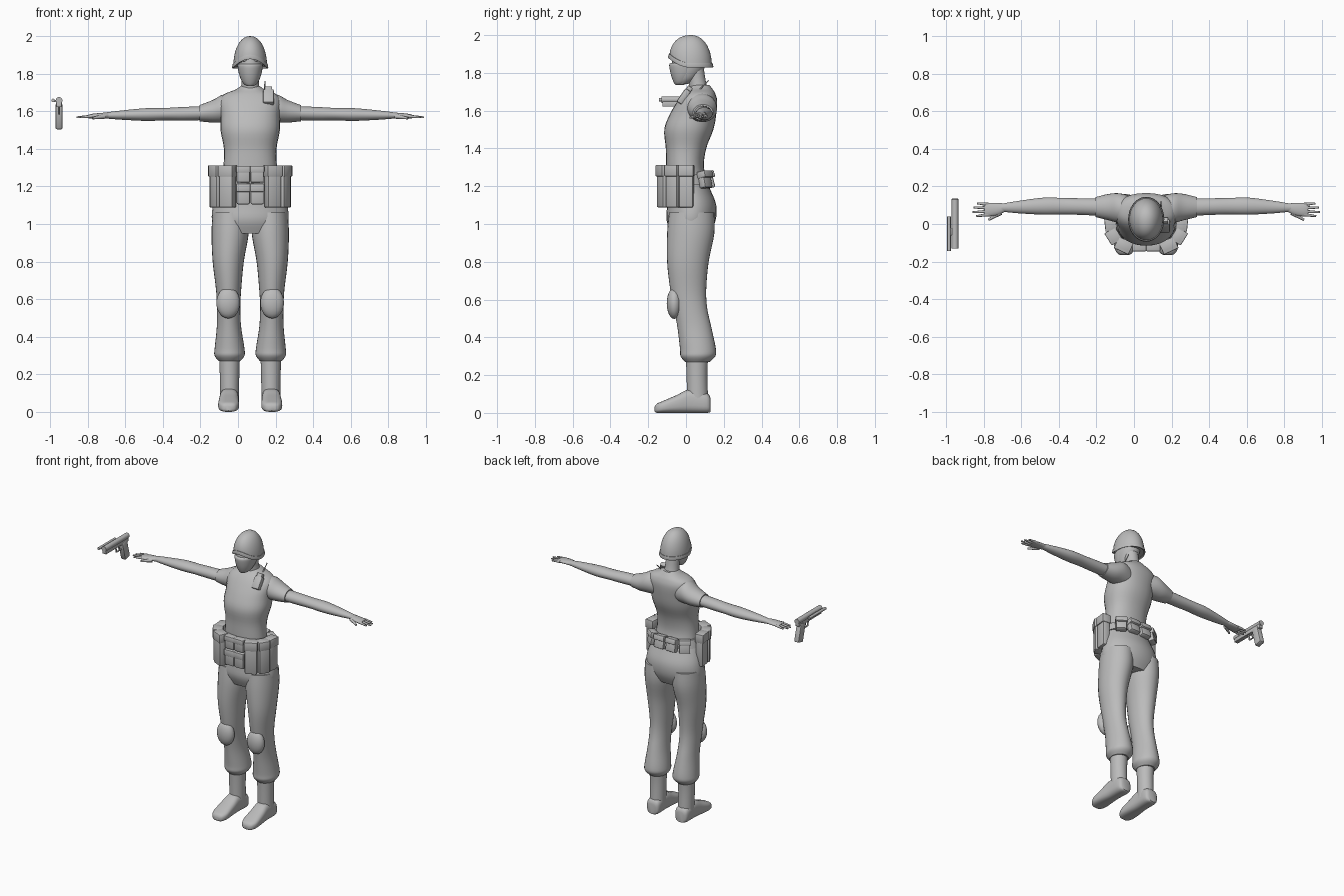
import bpy
import bmesh
from math import sin, cos, pi, radians
from mathutils import Vector, Euler

CENTRE = .065  # the figure stands beside the pistol, so it sits off the origin

default_cube = bpy.data.objects.get("Cube")
if default_cube:
    bpy.data.objects.remove(default_cube)

grey = bpy.data.materials.new("plain_grey")
grey.use_nodes = True
grey.diffuse_color = (.5, .5, .5, 1)
grey.node_tree.nodes["Principled BSDF"].inputs["Base Color"].default_value = grey.diffuse_color


def finish(name, bm, mirrored=False, offset=CENTRE, angle=40):
    """Turn a bmesh into a named, smooth-shaded object."""
    bmesh.ops.recalc_face_normals(bm, faces=bm.faces)
    mesh = bpy.data.meshes.new(name)
    bm.to_mesh(mesh)
    bm.free()
    mesh.materials.append(grey)
    obj = bpy.data.objects.new(name, mesh)
    obj.location.x = offset
    bpy.context.collection.objects.link(obj)
    if mirrored:
        obj.modifiers.new("Mirror", 'MIRROR').use_mirror_merge = False
    bpy.ops.object.select_all(action='DESELECT')
    obj.select_set(True)
    bpy.context.view_layer.objects.active = obj
    bpy.ops.object.shade_smooth_by_angle(angle=radians(angle))
    return obj


def smooth_path(rows, steps):
    """Catmull-Rom interpolation through rows of numbers."""
    rows = [Vector(row) for row in rows]
    padded = [rows[0]] + rows + [rows[-1]]
    result = []
    for a, b, c, d in zip(padded, padded[1:], padded[2:], padded[3:]):
        for i in range(steps):
            t = i / steps
            result.append(b + (c - a) * (t / 2)
                          + (a * 2 - b * 5 + c * 4 - d) * (t * t / 2)
                          + (b * 3 - a - c * 3 + d) * (t ** 3 / 2))
    return result + [rows[-1]]


def add_rings(bm, rings, capped=True):
    """Bridge successive rings of points with quads."""
    loops = [[bm.verts.new(point) for point in ring] for ring in rings]
    for low, high in zip(loops, loops[1:]):
        for i in range(len(low)):
            bm.faces.new((low[i - 1], low[i], high[i], high[i - 1]))
    if capped:
        bm.faces.new(loops[0])
        bm.faces.new(loops[-1])


def loft(name, axis, rows, mirrored=False, power=1, sides=28, steps=4):
    """Skin ellipses along an axis; a row is (along, centre, centre, radius, radius)."""
    def place(along, u, v):
        return {'x': (along, u, v), 'y': (u, along, v), 'z': (u, v, along)}[axis]

    def soft(value):
        return abs(value) ** power * (1 if value > 0 else -1)

    rings = []
    for along, cu, cv, ru, rv in smooth_path(rows, steps):
        turns = [2 * pi * i / sides for i in range(sides)]
        rings.append([place(along, cu + ru * soft(cos(a)), cv + rv * soft(sin(a))) for a in turns])
    bm = bmesh.new()
    add_rings(bm, rings)
    return finish(name, bm, mirrored)


def add_rod(bm, start, end, radius, tip, sides=10):
    start, end = Vector(start), Vector(end)
    turn = (end - start).to_track_quat('Z', 'Y')
    circle = [turn @ Vector((cos(2 * pi * i / sides), sin(2 * pi * i / sides), 0)) for i in range(sides)]
    add_rings(bm, [[start + p * radius for p in circle], [end + p * tip for p in circle]])


def add_block(bm, centre, size, tilt=(0, 0, 0), bevel=.008):
    """Bevelled box turned by tilt, in degrees."""
    part = bmesh.new()
    bmesh.ops.create_cube(part, size=1)
    bmesh.ops.scale(part, vec=size, verts=part.verts)
    bmesh.ops.bevel(part, geom=part.edges[:], offset=bevel, segments=2, profile=.5, affect='EDGES')
    bmesh.ops.rotate(part, cent=(0, 0, 0), verts=part.verts,
                     matrix=Euler([radians(a) for a in tilt]).to_matrix())
    bmesh.ops.translate(part, vec=centre, verts=part.verts)
    temporary = bpy.data.meshes.new("temporary")
    part.to_mesh(temporary)
    part.free()
    bm.from_mesh(temporary)
    bpy.data.meshes.remove(temporary)


def ellipsoid(name, centre, radii):
    bm = bmesh.new()
    bmesh.ops.create_uvsphere(bm, u_segments=20, v_segments=12, radius=1)
    bmesh.ops.scale(bm, vec=radii, verts=bm.verts)
    bmesh.ops.translate(bm, vec=centre, verts=bm.verts)
    return finish(name, bm, mirrored=True)


def pouch(name, x, y, z, width, depth, height, turn, lean=0):
    """Mirrored belt pouch with a closing flap."""
    bm = bmesh.new()
    add_block(bm, (x, y, z), (width, depth, height), (lean, 0, turn))
    flap = min(.06, height * .4)
    add_block(bm, (x, y, z + (height - flap) / 2), (width + .006, depth + .012, flap), (lean, 0, turn), .005)
    finish(name, bm, mirrored=True)


# Torso and neck
loft("torso", 'z', [
    (1.2, 0, .01, .155, .11), (1.3, 0, -.005, .143, .1), (1.4, 0, 0, .14, .107),
    (1.5, 0, .015, .158, .13), (1.58, 0, .037, .158, .123), (1.65, 0, .06, .165, .105),
    (1.69, 0, .07, .14, .085), (1.715, 0, .075, .08, .065), (1.735, 0, .075, .05, .05)], power=.9)
loft("neck", 'z', [(1.68, 0, .075, .06, .055), (1.75, 0, .06, .046, .046), (1.86, 0, .04, .046, .05)])

# Sleeves, arms and hands
loft("sleeve", 'x', [
    (.07, .085, 1.61, .06, .07), (.14, .085, 1.615, .078, .075),
    (.2, .09, 1.6, .07, .06), (.27, .09, 1.59, .053, .043)], mirrored=True)
loft("arm", 'x', [
    (.25, .09, 1.59, .046, .037), (.36, .093, 1.587, .044, .036), (.45, .095, 1.585, .044, .033),
    (.55, .095, 1.583, .045, .034), (.68, .09, 1.58, .033, .025), (.77, .087, 1.578, .021, .016)], mirrored=True)
loft("palm", 'x', [
    (.75, .087, 1.578, .021, .016), (.79, .08, 1.577, .032, .015), (.84, .076, 1.574, .036, .013),
    (.862, .076, 1.572, .034, .01)], mirrored=True)
fingers = bmesh.new()
for root, tip, reach in ((.104, .11, .9), (.086, .088, .92), (.067, .063, .925), (.05, .042, .905)):
    add_rod(fingers, (.84, root, 1.574), (reach, tip, 1.568), .0095, .005)
add_rod(fingers, (.775, .06, 1.573), (.84, .022, 1.563), .013, .006)
finish("fingers", fingers, mirrored=True)

# Trousers
loft("hips", 'z', [
    (1.25, 0, 0, .15, .1), (1.18, 0, .015, .175, .115), (1.1, 0, .03, .198, .13),
    (1.02, 0, .027, .204, .13), (.95, 0, .025, .18, .1)])
loft("trouser_leg", 'z', [
    (1.06, .105, .03, .095, .12), (.95, .107, .025, .099, .125), (.8, .117, .01, .083, .11),
    (.65, .115, .012, .067, .095), (.55, .115, .025, .062, .088), (.45, .113, .045, .065, .09),
    (.34, .11, .063, .079, .095), (.3, .11, .063, .08, .092), (.27, .11, .06, .058, .065)], mirrored=True)
ellipsoid("knee_pad", (.117, -.062, .58), (.063, .04, .083))

# Boots
loft("boot_shaft", 'z', [
    (.31, .11, .058, .056, .06), (.2, .11, .058, .052, .055), (.05, .11, .062, .05, .056)], mirrored=True)
loft("boot_foot", 'y', [
    (.13, .11, .042, .03, .036), (.11, .11, .052, .048, .052), (.02, .112, .062, .05, .062),
    (-.05, .114, .047, .054, .047), (-.12, .115, .032, .055, .032), (-.155, .115, .024, .04, .024),
    (-.166, .115, .02, .02, .012)], mirrored=True, power=.7)

# Head, face mask and eyes
loft("head", 'z', [
    (1.74, 0, -.02, .03, .03), (1.77, 0, -.005, .05, .06), (1.82, 0, .01, .063, .085),
    (1.87, 0, .02, .066, .092), (1.94, 0, .025, .065, .085)])
loft("face_mask", 'z', [
    (1.735, 0, -.035, .018, .02), (1.75, 0, -.025, .038, .04), (1.79, 0, -.012, .057, .068),
    (1.84, 0, -.005, .067, .084), (1.853, 0, 0, .064, .08)])
ellipsoid("eye", (.028, -.056, 1.873), (.016, .012, .008))


# Helmet: the rim is high over the face and low around the ears
def rim_point(turn, spread=1):
    forward = max(0, -sin(turn))
    return Vector((.09 * spread * cos(turn), .025 + .112 * spread * sin(turn), 1.84 + .05 * forward ** 2))


turns = [2 * pi * i / 36 for i in range(36)]
dome = []
for step in range(12):
    rise = pi / 2 * step / 11.3
    ring = [rim_point(a, cos(rise) ** .9) for a in turns]
    for point, a in zip(ring, turns):
        base = rim_point(a).z
        point.z = base + (2 - base) * sin(rise)
    dome.append(ring)
helmet = bmesh.new()
add_rings(helmet, dome)
finish("helmet", helmet)
brim = bmesh.new()
profile = ((.96, .012), (1.03, .012), (1.07, -.006), (1.05, -.012), (.96, -.008))
add_rings(brim, [[rim_point(a, spread) + Vector((0, 0, lift)) for a in turns]
                 for spread, lift in profile], capped=False)
finish("helmet_brim", brim)

# Belt and pouches
loft("belt", 'z', [(1.21, 0, .01, .172, .122), (1.265, 0, .003, .16, .113)], steps=1)
for row, height in ((1.265, .09), (1.16, .11)):
    pouch("front_pouch", .037, -.117, row, .07, .045, height, 0)
pouch("corner_pouch", .12, -.115, 1.2, .08, .055, .225, 25)
pouch("hip_pouch", .175, -.065, 1.2, .07, .055, .225, 58)
pouch("side_pouch", .19, .002, 1.2, .075, .05, .225, 84)
pouch("back_pouch", .045, .125, 1.235, .075, .04, .09, 0, 15)
pouch("rear_corner_pouch", .125, .1, 1.235, .07, .04, .09, -35, 12)

# Shoulder radio
radio = bmesh.new()
add_block(radio, (.097, -.012, 1.675), (.058, .035, .085), (-35, 0, 0))
add_block(radio, (.097, .015, 1.712), (.04, .03, .035), (-35, 0, 0), .005)
add_rod(radio, (.078, .05, 1.69), (.078, .12, 1.76), .004, .003)
finish("shoulder_radio", radio)

# Pistol floating beyond the right hand, muzzle forward
pistol = bmesh.new()
add_rod(pistol, (-.953, -.13, 1.658), (-.953, .13, 1.658), .018, .018, 16)
add_block(pistol, (-.953, 0, 1.636), (.03, .25, .028), bevel=.004)
add_block(pistol, (-.953, .095, 1.572), (.038, .055, .13), (15, 0, 0))
add_rod(pistol, (-.953, .03, 1.63), (-.953, .04, 1.59), .004, .004)
for start, end in (((.0, 1.63), (.01, 1.585)), ((.01, 1.585), (.075, 1.585))):
    add_rod(pistol, (-.953, *start), (-.953, *end), .005, .005)
add_rod(pistol, (-.985, -.143, 1.658), (-.985, .04, 1.658), .0095, .0095, 12)
add_block(pistol, (-.972, -.04, 1.655), (.02, .04, .012), bevel=.003)
finish("pistol", pistol, offset=0)
